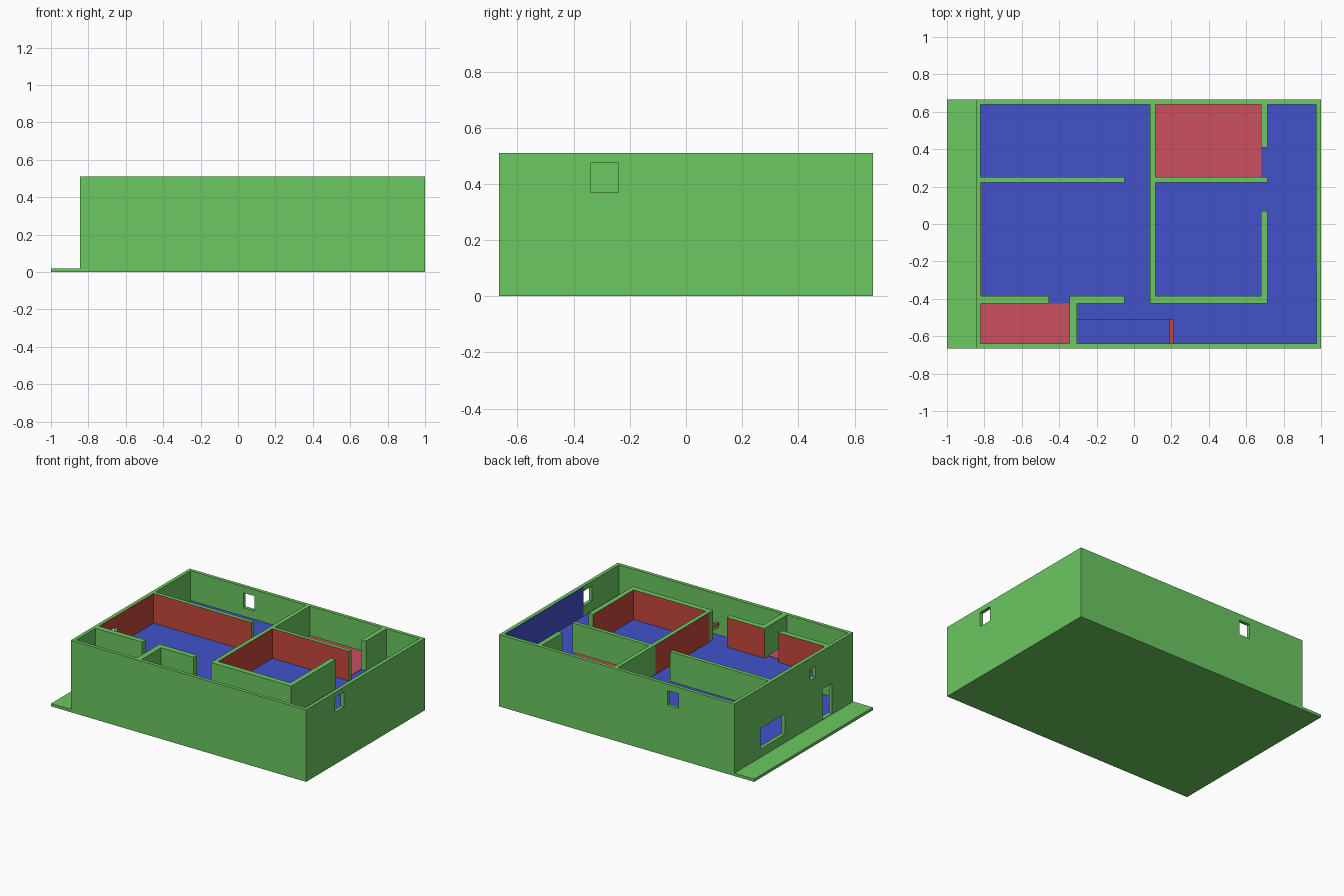
import bpy, bmesh
from mathutils import Vector

if "Cube" in bpy.data.objects:
    bpy.data.objects.remove(bpy.data.objects["Cube"])


def mat(name, rgb):
    m = bpy.data.materials.new(name)
    m.diffuse_color = (*rgb, 1)
    m.use_nodes = True
    m.node_tree.nodes["Principled BSDF"].inputs["Base Color"].default_value = m.diffuse_color
    return m


GREEN = mat("wall_green", (0.15, 0.58, 0.12))
BLUE = mat("floor_blue", (0.055, 0.085, 0.60))
RED = mat("paint_red", (0.58, 0.065, 0.045))
PINK = mat("tile_red", (0.60, 0.08, 0.115))
DIRS = {"+x": (1, 0, 0), "-x": (-1, 0, 0), "+y": (0, 1, 0), "-y": (0, -1, 0), "+z": (0, 0, 1)}


def box(name, x, y, z, m=GREEN, paint=None):
    """Box from ranges; paint maps a side to another material."""
    me = bpy.data.meshes.new(name)
    bm = bmesh.new()
    bmesh.ops.create_cube(bm, size=1)
    for v in bm.verts:
        v.co = [(r[0] + r[1]) / 2 + c * (r[1] - r[0]) for r, c in zip((x, y, z), v.co)]
    bm.normal_update()
    me.materials.append(m)
    for side, pm in (paint or {}).items():
        me.materials.append(pm)
        for f in bm.faces:
            if f.normal.dot(Vector(DIRS[side])) > 0.9:
                f.material_index = len(me.materials) - 1
    bm.to_mesh(me)
    bm.free()
    ob = bpy.data.objects.new(name, me)
    bpy.context.collection.objects.link(ob)
    return ob


def cutter(name, x, y, z):
    c = box(name, x, y, z)
    c.hide_render = True
    c.hide_viewport = True
    c.display_type = 'WIRE'
    return c


def cut(ob, *cutters):
    for c in cutters:
        m = ob.modifiers.new("cut", 'BOOLEAN')
        m.operation = 'DIFFERENCE'
        m.solver = 'EXACT'
        m.object = c


F, T = 0.30, 0.51          # upper floor level, wall top
X0, X1, Y = -0.845, 1.0, 0.665
IX0, IX1, IY = -0.82, 0.975, 0.64

# ground slab and ground floor covering
box("ground_slab", (-1, 1), (-Y, Y), (0, 0.02))
box("ground_floor", (IX0, IX1), (-IY, IY), (0.02, 0.024), BLUE)

# door and window openings
door = cutter("door_cutter", (-0.9, -0.78), (-0.43, -0.32), (0.024, 0.24))
big_window = cutter("front_window_cutter", (-0.9, -0.78), (0.10, 0.37), (0.08, 0.225))
small_window = cutter("small_window_cutter", (-0.9, -0.78), (-0.245, -0.18), (0.355, 0.43))
right_window = cutter("right_window_cutter", (0.9, 1.1), (-0.34, -0.24), (0.37, 0.475))
back_window = cutter("back_window_cutter", (-0.405, -0.32), (0.58, 0.72), (0.36, 0.465))

# outer walls
left = box("left_wall", (X0, IX0), (-Y, Y), (0.02, T))
cut(left, door, big_window, small_window)
right = box("right_wall", (IX1, X1), (-Y, Y), (0.02, T))
cut(right, right_window)
back = box("back_wall", (IX0, IX1), (IY, Y), (0.02, T))
cut(back, back_window)
box("front_wall", (IX0, IX1), (-Y, -IY), (0.02, T))

# upper floor with stairwell opening and top step
stairwell = cutter("stairwell_cutter", (-0.305, 0.19), (-0.70, -0.51), (0.2, 0.4))
upper = box("upper_floor", (IX0, IX1), (-IY, IY), (F - 0.02, F), GREEN, {"+z": BLUE})
cut(upper, stairwell)
box("top_step", (0.19, 0.212), (-IY, -0.51), (F - 0.02, F + 0.01), RED)

# tiled floors of the two small rooms
box("back_tiles", (0.115, 0.68), (0.25, IY), (F, F + 0.003), PINK)
box("front_tiles", (IX0, -0.34), (-IY, -0.425), (F, F + 0.003), PINK)

# upper partitions: x range, y range, painted sides
partitions = [
    ((IX0, -0.05), (0.222, 0.25), "-y"),
    ((0.115, 0.715), (0.222, 0.25), "-y"),
    ((0.085, 0.115), (0.222, IY), ""),
    ((0.085, 0.115), (-0.385, 0.222), "+x -x"),
    ((0.085, 0.715), (-0.425, -0.385), "+y"),
    ((0.68, 0.715), (0.41, IY), ""),
    ((0.68, 0.715), (-0.385, 0.07), "-x"),
    ((IX0, -0.455), (-0.425, -0.385), "+y"),
    ((-0.345, -0.05), (-0.425, -0.385), "+y"),
    ((-0.345, -0.305), (-IY, -0.425), ""),
]
for i, (x, y, sides) in enumerate(partitions):
    box(f"partition_{i + 1}", x, y, (F, T), GREEN, {s: RED for s in sides.split()})

# painted panels on the inside of the outer walls
panel = box("left_paint_panel", (IX0, IX0 + 0.003), (-0.385, 0.222), (F, T - 0.001), RED)
cut(panel, small_window)
box("right_paint_panel", (IX1 - 0.003, IX1), (-0.24, IY), (F, T - 0.001), BLUE)
